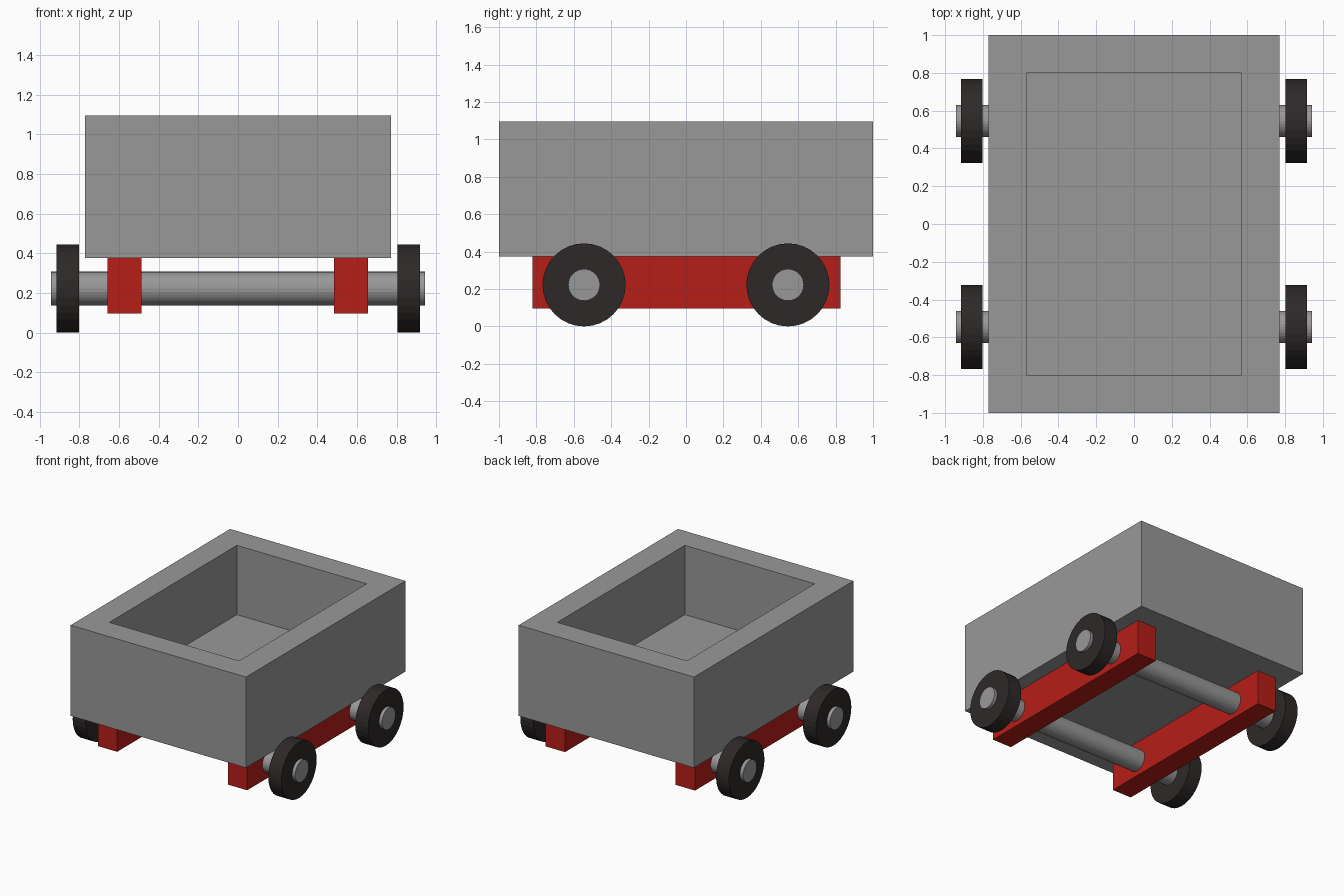
import bpy, bmesh, math
from mathutils import Matrix, Vector

if "Cube" in bpy.data.objects:
    bpy.data.objects.remove(bpy.data.objects["Cube"])


def material(name, color):
    mat = bpy.data.materials.new(name)
    mat.diffuse_color = (*color, 1)
    mat.use_nodes = True
    mat.node_tree.nodes["Principled BSDF"].inputs["Base Color"].default_value = mat.diffuse_color
    return mat


def add_object(name, bm, mat):
    mesh = bpy.data.meshes.new(name)
    bm.to_mesh(mesh)
    bm.free()
    obj = bpy.data.objects.new(name, mesh)
    bpy.context.collection.objects.link(obj)
    mesh.materials.append(mat)
    return obj


def box(lo, hi):
    lo, hi = Vector(lo), Vector(hi)
    bm = bmesh.new()
    bmesh.ops.create_cube(bm, size=1, matrix=Matrix.Translation((lo + hi) / 2)
                          @ Matrix.Diagonal((*(hi - lo), 1)))
    return bm


def cylinder_x(name, x0, x1, y, z, radius, mat):
    bm = bmesh.new()
    bmesh.ops.create_cone(bm, cap_ends=True, segments=32, radius1=radius,
                          radius2=radius, depth=x1 - x0,
                          matrix=Matrix.Translation(((x0 + x1) / 2, y, z))
                          @ Matrix.Rotation(math.pi / 2, 4, 'Y'))
    return add_object(name, bm, mat)


grey = material("grey_metal", (0.318, 0.318, 0.318))
red = material("red_paint", (0.47, 0.013, 0.009))
rubber = material("dark_rubber", (0.027, 0.022, 0.021))

# Open cargo box with thick walls and floor
bm = box((-0.77, -1, 0.375), (0.77, 1, 1.095))
top = max(bm.faces, key=lambda f: f.calc_center_median().z)
bmesh.ops.inset_region(bm, faces=[top], thickness=0.2, use_even_offset=True)
well = bmesh.ops.extrude_discrete_faces(bm, faces=[top])["faces"]
bmesh.ops.translate(bm, verts=well[0].verts, vec=(0, 0, -0.55))
bmesh.ops.recalc_face_normals(bm, faces=bm.faces)
add_object("cargo_box", bm, grey)

# Chassis rails
for side, x in (("left", -0.572), ("right", 0.57)):
    add_object(f"{side}_chassis_rail",
               box((x - 0.085, -0.82, 0.097), (x + 0.085, 0.825, 0.375)), red)

# Axles and wheels
for end, y in (("front", -0.545), ("back", 0.545)):
    cylinder_x(f"{end}_axle", -0.943, 0.943, y, 0.222, 0.085, grey)
    for side, x in (("left", -0.858), ("right", 0.86)):
        cylinder_x(f"{end}_{side}_wheel", x - 0.057, x + 0.057, y, 0.222, 0.222, rubber)
